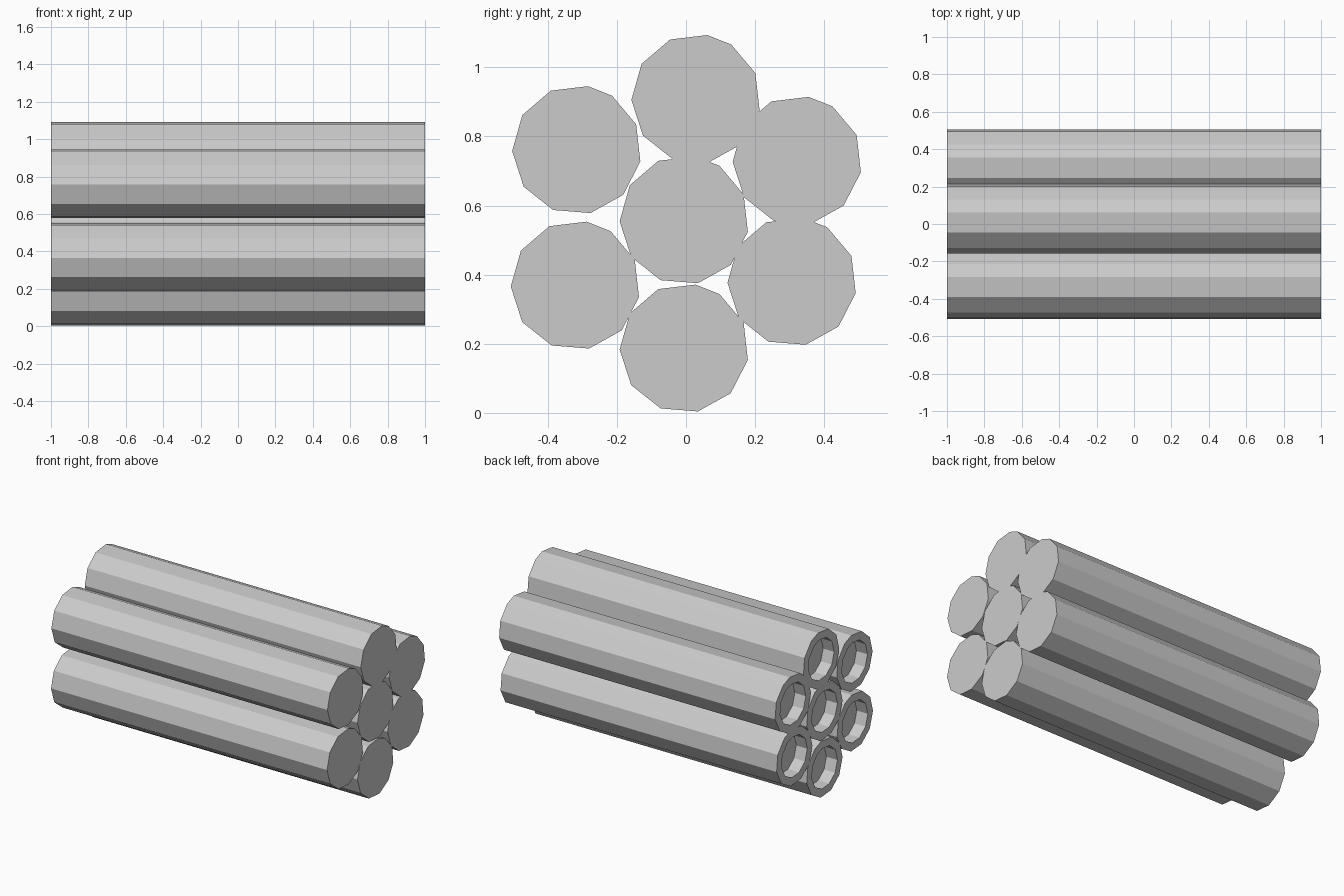
import bpy, bmesh
from math import cos, sin, radians

if "Cube" in bpy.data.objects:
    bpy.data.objects.remove(bpy.data.objects["Cube"])

R_OUT, R_IN, DEPTH = 0.187, 0.134, 0.08
# eleven-sided section: ten equal steps and one short closing side
ANGLES = [radians(80 + 33.7 * i) for i in range(11)]

# tube centres in y, z
TUBES = {
    "bottom_tube": (-0.005, 0.187),
    "centre_tube": (-0.005, 0.558),
    "top_tube": (0.029, 0.909),
    "left_lower_tube": (-0.320, 0.369),
    "left_upper_tube": (-0.316, 0.761),
    "right_lower_tube": (0.307, 0.380),
    "right_upper_tube": (0.322, 0.730),
}


def make_tube(name, cy, cz):
    bm = bmesh.new()

    def ring(x, r):
        return [bm.verts.new((x, cy + r * cos(a), cz + r * sin(a))) for a in ANGLES]

    # closed end, outer wall, rim, recess wall, recess floor
    rings = [ring(1, R_OUT), ring(-1, R_OUT), ring(-1, R_IN), ring(-1 + DEPTH, R_IN)]
    n = len(ANGLES)
    for a, b in zip(rings, rings[1:]):
        for i in range(n):
            j = (i + 1) % n
            bm.faces.new((a[i], a[j], b[j], b[i]))
    bm.faces.new(rings[0])
    bm.faces.new(rings[-1])
    bmesh.ops.recalc_face_normals(bm, faces=bm.faces)
    mesh = bpy.data.meshes.new(name)
    bm.to_mesh(mesh)
    bm.free()
    bpy.context.collection.objects.link(bpy.data.objects.new(name, mesh))


for tube_name, (y, z) in TUBES.items():
    make_tube(tube_name, y, z)
